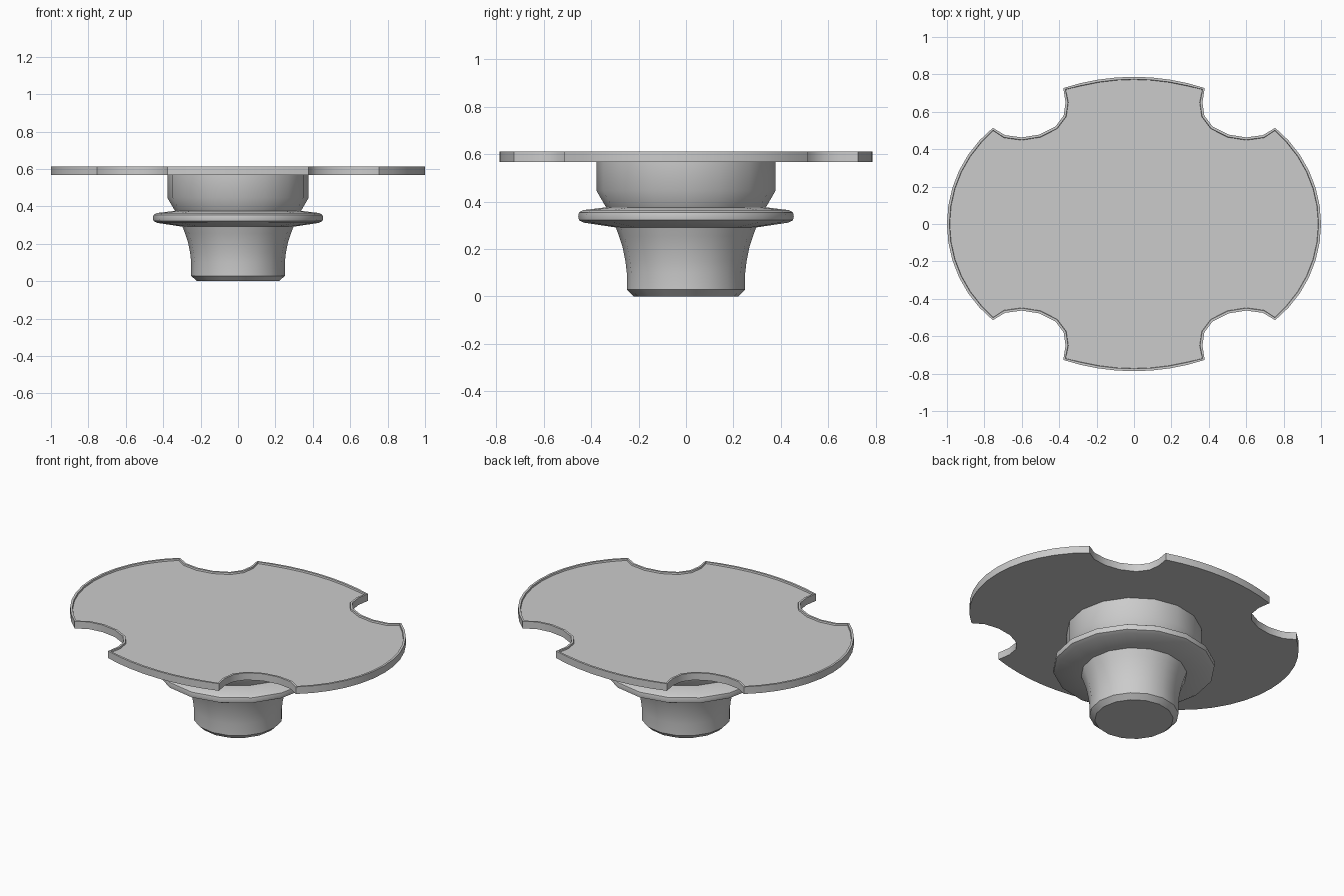
import bpy
import bmesh
import math
from mathutils import Vector

cube = bpy.data.objects.get("Cube")
if cube:
    bpy.data.objects.remove(cube, do_unlink=True)

grey = bpy.data.materials.new("plain_grey")
grey.use_nodes = True
colour = (0.6, 0.6, 0.6, 1)
grey.diffuse_color = colour
grey.node_tree.nodes["Principled BSDF"].inputs["Base Color"].default_value = colour


def finish(bm, name, angle):
    bmesh.ops.recalc_face_normals(bm, faces=bm.faces)
    mesh = bpy.data.meshes.new(name)
    bm.to_mesh(mesh)
    bm.free()
    mesh.materials.append(grey)
    obj = bpy.data.objects.new(name, mesh)
    bpy.context.collection.objects.link(obj)
    bpy.ops.object.select_all(action="DESELECT")
    obj.select_set(True)
    bpy.context.view_layer.objects.active = obj
    bpy.ops.object.shade_smooth_by_angle(angle=math.radians(angle))
    return obj


def lathe(name, profile, sides, angle=30):
    """Stack rings of (radius, height) and close both ends."""
    bm = bmesh.new()
    rings = []
    for r, z in profile:
        rings.append([bm.verts.new((r * math.cos(math.tau * i / sides),
                                    r * math.sin(math.tau * i / sides), z))
                      for i in range(sides)])
    for low, high in zip(rings, rings[1:]):
        for i in range(sides):
            j = (i + 1) % sides
            bm.faces.new((low[i], low[j], high[j], high[i]))
    bm.faces.new(rings[0][::-1])
    bm.faces.new(rings[-1])
    return finish(bm, name, angle)


def lobe(half_width, edge, tip, steps):
    """Half an arc as (along, across) points, from the tip to the corner."""
    sag = tip - edge
    radius = (sag ** 2 + half_width ** 2) / (2 * sag)
    sweep = math.asin(half_width / radius)
    return [(tip - radius + radius * math.cos(sweep * i / steps),
             radius * math.sin(sweep * i / steps)) for i in range(steps + 1)]


# One quarter of the plate outline: side lobe, notch, back lobe
side = lobe(0.514, 0.755, 1.0, 6)
notch = [(0.69, 0.475), (0.60, 0.463), (0.505, 0.478), (0.42, 0.521),
         (0.376, 0.58), (0.366, 0.65)]
back = [(x, y) for y, x in reversed(lobe(0.378, 0.727, 0.787, 4))]
quarter = side + notch + back

# Mirror the quarter into a full loop, sharing the points on the axes
half = quarter + [(-x, y) for x, y in quarter[-2::-1]]
outline = half + [(x, -y) for x, y in half[-2:0:-1]]

# Plate with a thin raised rim
bm = bmesh.new()
base = bm.faces.new([bm.verts.new((x, y, 0.568)) for x, y in outline])
extruded = bmesh.ops.extrude_face_region(bm, geom=[base], use_keep_orig=True)
top_verts = [g for g in extruded["geom"] if isinstance(g, bmesh.types.BMVert)]
bmesh.ops.translate(bm, verts=top_verts, vec=Vector((0, 0, 0.044)))
bmesh.ops.recalc_face_normals(bm, faces=bm.faces)
top = max(bm.faces, key=lambda f: f.calc_center_median().z)
bmesh.ops.inset_individual(bm, faces=[top], thickness=0.013)
bmesh.ops.inset_individual(bm, faces=[top], thickness=0.002, depth=-0.01)
finish(bm, "notched_plate", 35)

# Stem with a flared top
lathe("stem", [(0.22, 0), (0.25, 0.028), (0.25, 0.10), (0.256, 0.15),
               (0.268, 0.21), (0.283, 0.255), (0.298, 0.295)], 16)

# Flange between the stem and the collar
lathe("flange", [(0.29, 0.29), (0.43, 0.311), (0.452, 0.322), (0.455, 0.338),
                 (0.452, 0.354), (0.435, 0.364), (0.32, 0.378)], 16)

# Collar under the plate
lathe("collar", [(0.335, 0.372), (0.378, 0.446), (0.378, 0.57)], 16)
